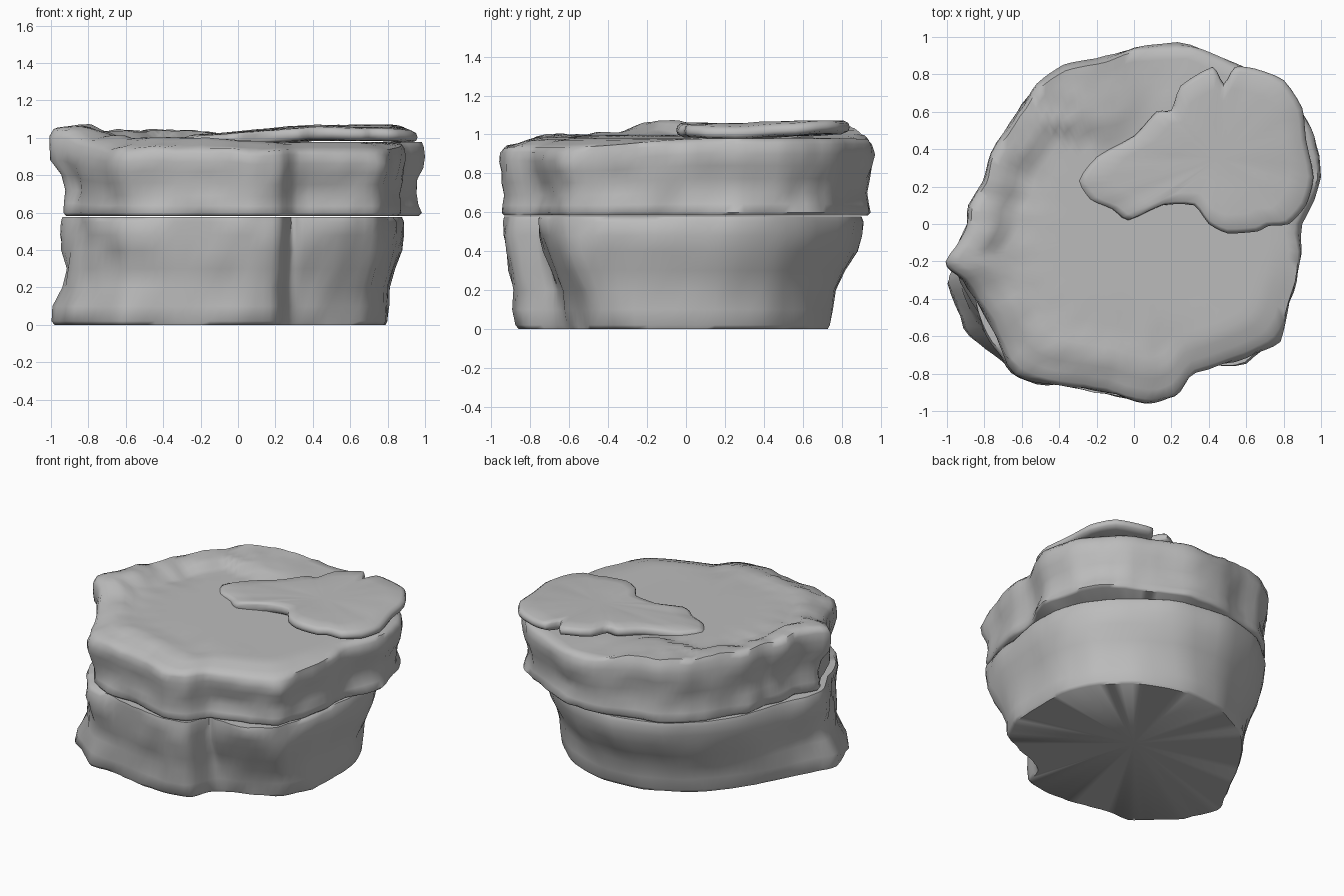
import bpy, bmesh, math
from mathutils import Vector, noise

if "Cube" in bpy.data.objects:
    bpy.data.objects.remove(bpy.data.objects["Cube"])

stone = bpy.data.materials.new("grey stone")
stone.diffuse_color = (0.5, 0.5, 0.5, 1)
stone.use_nodes = True
stone.node_tree.nodes["Principled BSDF"].inputs["Base Color"].default_value = stone.diffuse_color


def smoothstep(a, b, v):
    t = max(0.0, min(1.0, (v - a) / (b - a)))
    return t * t * (3 - 2 * t)


def refine(points, n):
    """Round off a closed outline with n steps per segment."""
    out, c = [], len(points)
    for i in range(c):
        p = [Vector(points[(i + k) % c]) for k in (-1, 0, 1, 2)]
        for j in range(n):
            t = j / n
            curve = 0.5 * (2 * p[1] + (p[2] - p[0]) * t
                           + (2 * p[0] - 5 * p[1] + 4 * p[2] - p[3]) * t * t
                           + (3 * p[1] - p[0] - 3 * p[2] + p[3]) * t ** 3)
            out.append(curve.lerp(p[1].lerp(p[2], t), 0.4))
    return out


def rough(x, y, z, amount, freq=3.5):
    """Chipped stone relief, coarse plus fine."""
    v = Vector((x * freq, y * freq, z * freq * 1.6))
    return amount * (noise.noise(v) + 0.6 * noise.noise(v * 2.5))


def loft(name, rings, low, high, angle=60):
    """Skin closed rings from bottom to top, closing both ends with a fan."""
    bm = bmesh.new()
    loops = [[bm.verts.new(p) for p in ring] for ring in rings]
    n = len(loops[0])
    for a, b in zip(loops, loops[1:]):
        for i in range(n):
            j = (i + 1) % n
            bm.faces.new((a[i], a[j], b[j], b[i]))
    bottom, top = bm.verts.new(low), bm.verts.new(high)
    for i in range(n):
        j = (i + 1) % n
        bm.faces.new((loops[0][j], loops[0][i], bottom))
        bm.faces.new((loops[-1][i], loops[-1][j], top))
    bmesh.ops.recalc_face_normals(bm, faces=bm.faces)
    mesh = bpy.data.meshes.new(name)
    bm.to_mesh(mesh)
    bm.free()
    mesh.materials.append(stone)
    ob = bpy.data.objects.new(name, mesh)
    bpy.context.collection.objects.link(ob)
    bpy.ops.object.select_all(action='DESELECT')
    ob.select_set(True)
    bpy.context.view_layer.objects.active = ob
    bpy.ops.object.shade_smooth_by_angle(angle=math.radians(angle))
    return ob


# Lower slab: undercut at the back, foot sticking out at the left, groove in front
foot = refine([(0.80, 0), (0.79, 0.2), (0.68, 0.45), (0.45, 0.64), (0.15, 0.74), (-0.15, 0.71),
               (-0.4, 0.59), (-0.58, 0.42), (-0.72, 0.22), (-0.84, 0), (-0.93, -0.18),
               (-1.0, -0.32), (-0.9, -0.55), (-0.74, -0.69), (-0.61, -0.79), (-0.4, -0.83),
               (-0.15, -0.85), (0.05, -0.87), (0.2, -0.82), (0.27, -0.67), (0.36, -0.61),
               (0.52, -0.56), (0.69, -0.47), (0.78, -0.26)], 4)
shoulder = refine([(0.88, 0), (0.88, 0.23), (0.79, 0.46), (0.6, 0.67), (0.3, 0.86), (-0.04, 0.91),
                   (-0.37, 0.81), (-0.6, 0.62), (-0.75, 0.39), (-0.84, 0.1), (-0.92, -0.08),
                   (-0.94, -0.25), (-0.84, -0.48), (-0.73, -0.68), (-0.61, -0.81), (-0.4, -0.86),
                   (-0.15, -0.91), (0.06, -0.95), (0.22, -0.91), (0.29, -0.75), (0.36, -0.77),
                   (0.58, -0.72), (0.75, -0.61), (0.84, -0.32)], 4)
rings = []
for z, t, s in ((0, 0, 0.985), (0.02, 0, 1), (0.1, 0.08, 1), (0.2, 0.28, 0.985), (0.3, 0.6, 0.985),
                (0.4, 0.85, 1.0), (0.48, 0.95, 1.005), (0.55, 1, 1.005), (0.577, 1, 0.995)):
    ring = []
    for a, b in zip(foot, shoulder):
        p = a.lerp(b, t)
        # the back and right faces are smoother than the front
        k = s + rough(p.x, p.y, z, 0.014 + 0.022 * smoothstep(0.1, -0.4, p.y))
        # waist above the left foot
        k -= 0.03 * smoothstep(-0.75, -0.92, p.x) * smoothstep(0.15, 0, abs(z - 0.25))
        ring.append((p.x * k, p.y * k, z))
    rings.append(ring)
loft("lower_slab", rings, (0, 0, 0), (0, 0, 0.577))

# Upper slab: waisted wall and uneven top
rim = refine([(0.89, 0), (1.0, 0.25), (0.96, 0.47), (0.87, 0.63), (0.72, 0.77), (0.52, 0.87),
              (0.3, 0.95), (0, 0.95), (-0.2, 0.88), (-0.38, 0.85), (-0.52, 0.75), (-0.63, 0.6),
              (-0.77, 0.38), (-0.8, 0.22), (-0.87, 0.1), (-0.9, -0.04), (-1.0, -0.2),
              (-0.91, -0.3), (-0.77, -0.54), (-0.63, -0.8), (-0.4, -0.86), (-0.15, -0.91),
              (0.06, -0.965), (0.22, -0.93), (0.33, -0.79), (0.6, -0.71), (0.77, -0.62),
              (0.84, -0.42), (0.89, -0.2)], 4)


def top_height(x, y, s):
    """Flat middle, drooping front, raised broken ledges at the left and back."""
    z = 0.978 + 0.018 * smoothstep(0.3, -0.4, x)
    z -= 0.045 * smoothstep(0.8, 1, s) * smoothstep(0.1, -0.6, y)
    side = smoothstep(0.74, 0.84, s) * smoothstep(0.2, -0.35, x) * smoothstep(-0.65, -0.25, y)
    step = smoothstep(0.47, 0.53, y) * smoothstep(0.15, -0.2, x)
    z += 0.04 * max(side, step)
    # lump on the left spur
    z += 0.035 * smoothstep(0.32, 0.1, math.hypot(x + 0.9, y + 0.1))
    return z + rough(x, y, 0.5, 0.022, 4) * smoothstep(0.5, 0.8, s) * smoothstep(0.5, -0.1, x)


rings = []
for t, s in ((0, 0.965), (0.04, 0.98), (0.15, 0.975), (0.3, 0.967), (0.48, 0.975), (0.65, 0.99),
             (0.8, 1), (0.93, 0.995)):
    ring = []
    for p in rim:
        z = 0.583 + t * (top_height(p.x, p.y, 1) - 0.583)
        k = s + rough(p.x, p.y, z + 3, 0.026)
        # the left spur is tucked in towards its base
        k -= 0.05 * smoothstep(-0.8, -0.95, p.x) * (1 - smoothstep(0.4, 0.7, t))
        ring.append((p.x * k, p.y * k, z))
    rings.append(ring)
for s in (0.975, 0.92, 0.86, 0.8, 0.74, 0.68, 0.6, 0.52, 0.4, 0.2):
    ring = []
    for p in rim:
        k = s * (1 + rough(p.x, p.y, 3.99, 0.026))
        x, y = p.x * k, p.y * k
        ring.append((x, y, top_height(x, y, s)))
    rings.append(ring)
loft("upper_slab", rings, (0, 0, 0.583), (0, 0, top_height(0, 0, 0)))

# Thin loose flake lying on the back right of the top
flake = refine([(0.92, 0.1), (0.96, 0.25), (0.92, 0.45), (0.9, 0.62), (0.8, 0.77), (0.65, 0.83),
                (0.54, 0.84), (0.48, 0.75), (0.42, 0.84), (0.25, 0.74), (0.2, 0.61), (0.12, 0.6),
                (0, 0.47), (-0.2, 0.36), (-0.3, 0.23), (-0.24, 0.13), (-0.12, 0.08),
                (-0.03, 0.02), (0.15, 0.1), (0.32, 0.1), (0.4, 0), (0.5, -0.05), (0.66, -0.04),
                (0.72, -0.01), (0.83, 0)], 3)
hub = Vector((0.45, 0.35))


def flake_height(x, y):
    return (1.015 + 0.04 * smoothstep(-0.3, 0.45, x) + 0.015 * smoothstep(0.2, 0.8, y)
            - 0.015 * smoothstep(0.8, 0.97, x) + rough(x, y, 7, 0.008))


rings = []
for s, drop in ((0.5, 0.07), (0.92, 0.068), (0.985, 0.055), (1, 0.035), (0.985, 0.014),
                (0.94, 0.002), (0.75, -0.002), (0.4, -0.002)):
    ring = []
    for p in flake:
        q = hub + (p - hub) * s
        ring.append((q.x, q.y, flake_height(q.x, q.y) - drop))
    rings.append(ring)
peak = flake_height(*hub)
loft("top_flake", rings, (*hub, peak - 0.07), (*hub, peak))
